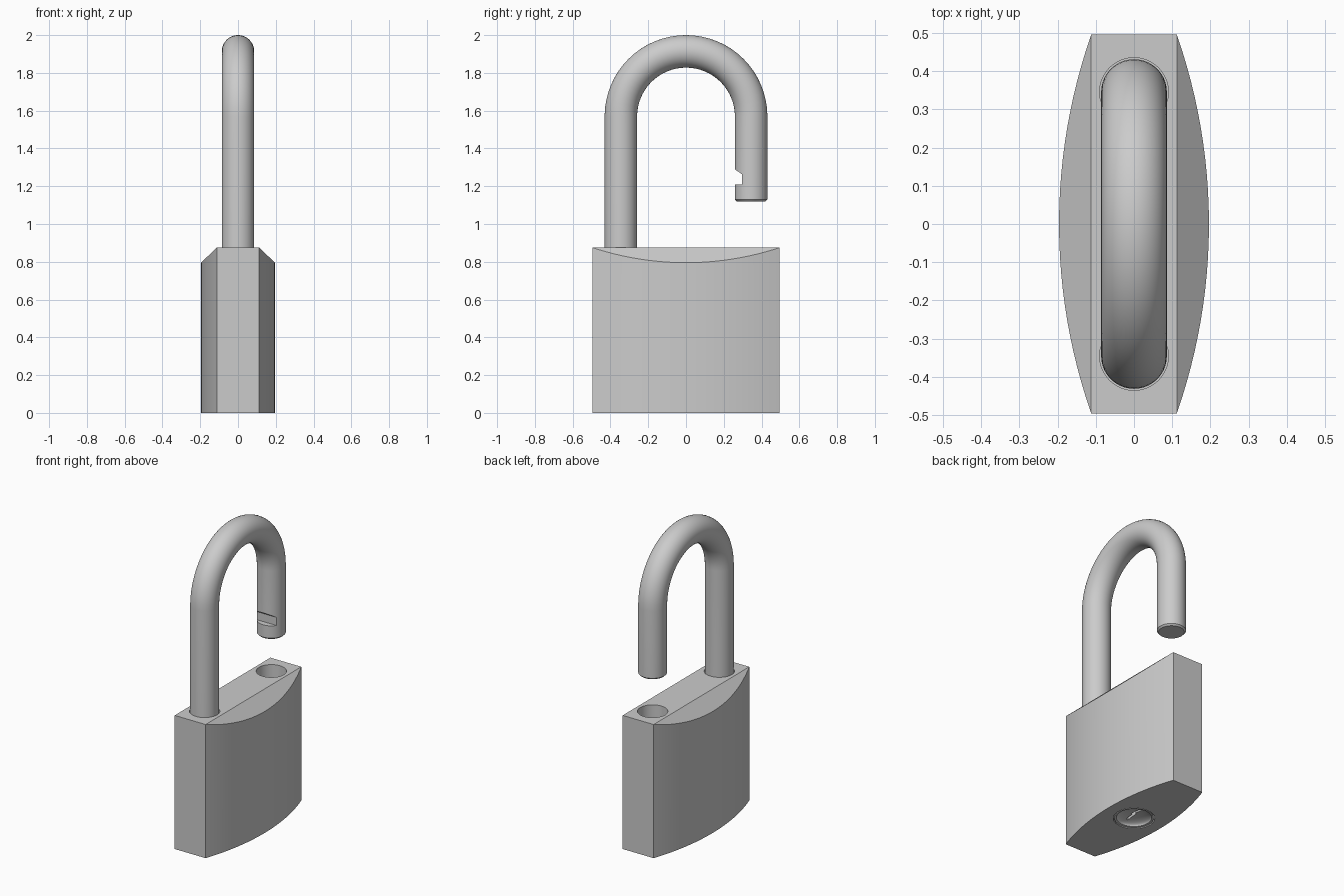
import bpy, bmesh, math
from math import sin, cos, pi

if "Cube" in bpy.data.objects:
    bpy.data.objects.remove(bpy.data.objects["Cube"])

LEG_Y, ROD_R, ARCH_Z = 0.345, 0.086, 1.569
END_X, MID_X, END_Y, TOP_Z = 0.112, 0.196, 0.495, 0.875


def finish(name, bm):
    bmesh.ops.recalc_face_normals(bm, faces=bm.faces)
    me = bpy.data.meshes.new(name)
    bm.to_mesh(me)
    bm.free()
    ob = bpy.data.objects.new(name, me)
    bpy.context.collection.objects.link(ob)
    return ob


def activate(ob):
    bpy.ops.object.select_all(action='DESELECT')
    ob.select_set(True)
    bpy.context.view_layer.objects.active = ob


def loft(name, rings):
    """Skin a list of equal-length rings and cap both ends."""
    bm = bmesh.new()
    vs = [[bm.verts.new(p) for p in r] for r in rings]
    n = len(vs[0])
    for a, b in zip(vs, vs[1:]):
        for i in range(n):
            j = (i + 1) % n
            bm.faces.new((a[i], a[j], b[j], b[i]))
    bm.faces.new(vs[0])
    bm.faces.new(vs[-1])
    return finish(name, bm)


def lathe(name, profile, y=0, n=48):
    return loft(name, [[(r * cos(2 * pi * i / n), y + r * sin(2 * pi * i / n), z)
                        for i in range(n)] for r, z in profile])


def prism(name, yz, x0, x1):
    return loft(name, [[(x, y, z) for y, z in yz] for x in (x0, x1)])


def cut(target, cutter):
    cutter.hide_render = True
    mod = target.modifiers.new("cut", 'BOOLEAN')
    mod.operation, mod.solver, mod.object = 'DIFFERENCE', 'EXACT', cutter
    activate(target)
    bpy.ops.object.modifier_apply(modifier=mod.name)
    bpy.data.objects.remove(cutter)


def smooth(ob):
    activate(ob)
    bpy.ops.object.shade_smooth_by_angle(angle=math.radians(30))


# Lock body: bowed sides, sloped planes running up to a flat top strip
sag = MID_X - END_X
R = (sag ** 2 + END_Y ** 2) / (2 * sag)
A = math.asin(END_Y / R)
N = 24
side = []
for i in range(N + 1):
    a = -A + 2 * A * i / N
    side.append((MID_X - R + R * cos(a), R * sin(a)))
outline = side + [(-x, -y) for x, y in side]
bm = bmesh.new()
low = [bm.verts.new((x, y, 0)) for x, y in outline]
high = [bm.verts.new((x, y, TOP_Z - (abs(x) - END_X) * 0.95)) for x, y in outline]
M = len(outline)
for i in range(M):
    j = (i + 1) % M
    bm.faces.new((low[i], low[j], high[j], high[i]))
bm.faces.new(low)
bm.faces.new(high[:N + 1])
bm.faces.new(high[N + 1:])
bm.faces.new((high[0], high[N], high[N + 1], high[-1]))
body = finish("lock_body", bm)

# Shackle holes and the lock cylinder bore
for y, depth in ((-LEG_Y, 0.42), (LEG_Y, 0.55)):
    cut(body, lathe("hole_cutter", [(0.09, depth), (0.09, 1.0)], y))
cut(body, lathe("bore_cutter", [(0.123, -0.1), (0.123, 0.1)]))
smooth(body)

# Shackle: round rod swept along a J-shaped path (y, z, angle, radius)
path = [(-LEG_Y, 0.45, 0, ROD_R)]
for i in range(33):
    t = pi * i / 32
    path.append((-LEG_Y * cos(t), ARCH_Z + LEG_Y * sin(t), t, ROD_R))
path += [(LEG_Y, 1.13, pi, ROD_R), (LEG_Y, 1.12, pi, ROD_R - 0.01)]
S = 40
shackle = loft("shackle", [
    [(r * cos(2 * pi * k / S),
      y - r * sin(2 * pi * k / S) * cos(t),
      z + r * sin(2 * pi * k / S) * sin(t)) for k in range(S)]
    for y, z, t, r in path])

# Locking notch on the inner side of the free end
cut(shackle, prism("notch_cutter", [(0.2, 1.21), (0.297, 1.21), (0.297, 1.263),
                                    (0.2, 1.328)], -0.15, 0.15))
smooth(shackle)

# Latch poking into the open hole
prism("latch", [(0.2, 0.71), (0.295, 0.71), (0.295, 0.76), (0.25, 0.79), (0.2, 0.79)],
      -0.05, 0.05)

# Dished lock cylinder with a stepped keyway
bowl = [(0.104 * cos(a), 0.004 + 0.028 * sin(a))
        for a in (pi / 2 * i / 8 for i in range(8))]
plug = lathe("lock_cylinder", [(0.117, 0.1), (0.117, 0.002)] + bowl + [(0.004, 0.032)])
cut(plug, prism("keyway_cutter", [(-0.07, -0.05), (0.01, -0.05), (0.01, 0.08),
                                  (-0.07, 0.08)], -0.012, 0.003))
cut(plug, prism("keyway_cutter", [(-0.015, -0.05), (0.07, -0.05), (0.07, 0.08),
                                  (-0.015, 0.08)], -0.003, 0.012))
smooth(plug)
